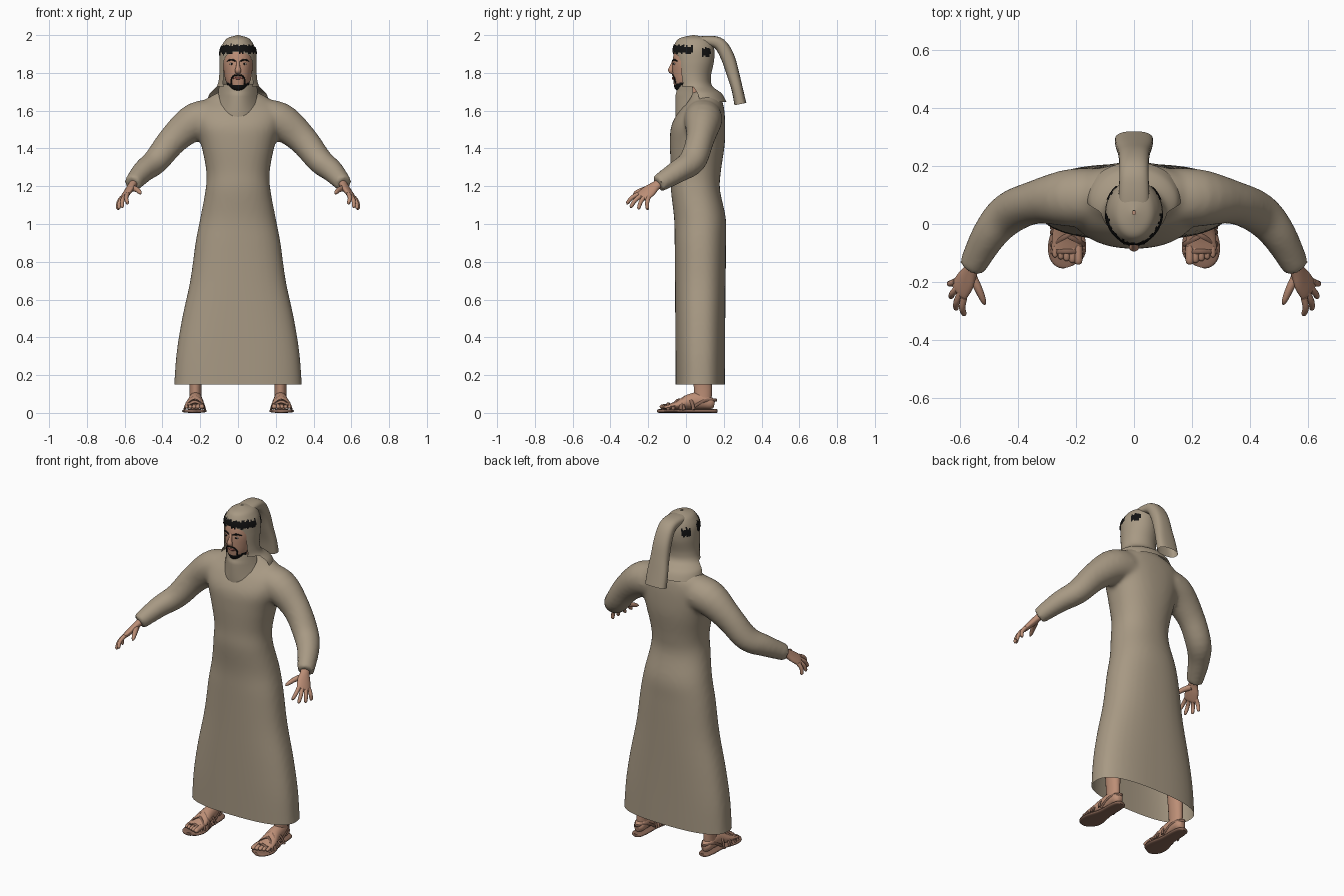
import bpy, bmesh, math, random
from mathutils import Vector

random.seed(4)
if "Cube" in bpy.data.objects:
    bpy.data.objects.remove(bpy.data.objects["Cube"])


def material(name, rgb):
    m = bpy.data.materials.new(name)
    m.use_nodes = True
    m.diffuse_color = (*rgb, 1)
    m.node_tree.nodes["Principled BSDF"].inputs["Base Color"].default_value = (*rgb, 1)
    return m


CLOTH = material("tan cloth", (.39, .32, .23))
SKIN = material("skin", (.50, .27, .18))
BLACK = material("black hair", (.006, .006, .006))
LEATHER = material("brown leather", (.24, .13, .09))
LIPS = material("lips", (.27, .09, .07))
WHITE = material("eye white", (.55, .5, .45))


def spline(pts, k):
    """Catmull-Rom samples through tuples of any length."""
    out = []
    for i in range(len(pts) - 1):
        a, b, c, d = (pts[max(0, min(len(pts) - 1, i + o))] for o in (-1, 0, 1, 2))
        for s in range(k):
            t = s / k
            out.append([q + .5 * t * (r - p + t * (2*p - 5*q + 4*r - u + t * (3*(q - r) + u - p)))
                        for p, q, r, u in zip(a, b, c, d)])
    return out + [list(pts[-1])]


def power(v, e):
    return math.copysign(abs(v) ** (2 / e), v)


def loft(bm, rings, caps=True):
    """Skin rings of points; returns rows of faces."""
    rows = [[bm.verts.new(p) for p in r] for r in rings]
    n = len(rows[0])
    faces = [[bm.faces.new((a[j], a[(j + 1) % n], b[(j + 1) % n], b[j])) for j in range(n)]
             for a, b in zip(rows, rows[1:])]
    if caps:
        bm.faces.new(rows[0][::-1])
        bm.faces.new(rows[-1])
    return faces


def stack(bm, stations, n=48, k=4, grow=0, caps=True):
    """Horizontal sections: height, half width, front y, back y, squareness."""
    rings = []
    for z, w, f, b, e in spline(stations, k):
        ring = []
        for j in range(n):
            a = math.tau * (j + .5) / n
            ring.append((max(w + grow, .004) * power(math.sin(a), e),
                         (f + b) / 2 - ((b - f) / 2 + grow) * power(math.cos(a), e), z))
        rings.append(ring)
    return loft(bm, rings, caps)


def tube(bm, stations, side=(1, 0, 0), e=2, n=14, k=4, caps=True):
    """Oval sections along a path: x, y, z, half width, half height."""
    pts = spline(stations, k)
    rings = []
    for i, (x, y, z, w, h) in enumerate(pts):
        t = (Vector(pts[min(i + 1, len(pts) - 1)][:3]) - Vector(pts[max(i - 1, 0)][:3])).normalized()
        s = Vector(side)
        s = (s - t * s.dot(t)).normalized()
        u = t.cross(s)
        rings.append([Vector((x, y, z)) + s * w * power(math.cos(a), e) + u * h * power(math.sin(a), e)
                      for a in (math.tau * j / n for j in range(n))])
    return loft(bm, rings, caps)


def finish(name, bm, *mats, mirror=False, angle=50):
    bmesh.ops.recalc_face_normals(bm, faces=bm.faces)
    mesh = bpy.data.meshes.new(name)
    bm.to_mesh(mesh)
    bm.free()
    for m in mats:
        mesh.materials.append(m)
    ob = bpy.data.objects.new(name, mesh)
    bpy.context.scene.collection.objects.link(ob)
    if mirror:
        ob.modifiers.new("mirror", "MIRROR")
    bpy.ops.object.select_all(action="DESELECT")
    ob.select_set(True)
    bpy.context.view_layer.objects.active = ob
    bpy.ops.object.shade_smooth_by_angle(angle=math.radians(angle))
    return ob


# Robe: body and sleeves fused, then cut open at the hem
bm = bmesh.new()
stack(bm, [(.08, .34, -.055, .207, 2.6), (.15, .338, -.055, .207, 2.6), (.32, .325, -.056, .207, 2.6),
           (.5, .296, -.057, .208, 2.5), (.7, .253, -.058, .21, 2.4), (.9, .225, -.06, .212, 2.3),
           (1.03, .2, -.063, .211, 2.2), (1.18, .172, -.08, .18, 2.2), (1.28, .168, -.08, .185, 2.2),
           (1.42, .195, -.085, .205, 2.3), (1.52, .225, -.078, .208, 2.3), (1.6, .235, -.035, .203, 2.2),
           (1.655, .18, .01, .19, 2), (1.7, .1, .03, .15, 2)])
sleeve = [(.1, .09, 1.56, .1, .1), (.22, .09, 1.545, .1, .1), (.34, .075, 1.45, .075, .08),
          (.433, .035, 1.335, .073, .069), (.5, -.04, 1.28, .062, .06), (.56, -.15, 1.212, .048, .045)]
for sx in (1, -1):
    tube(bm, [(sx * p[0], *p[1:]) for p in sleeve], (0, 1, 0), n=24)
solid = finish("robe_solid", bm)
remesh = solid.modifiers.new("fuse", "REMESH")
remesh.mode, remesh.voxel_size = "VOXEL", .012
soften = solid.modifiers.new("soften", "SMOOTH")
soften.iterations, soften.factor = 8, .5
fused = bpy.data.meshes.new_from_object(solid.evaluated_get(bpy.context.evaluated_depsgraph_get()))
bpy.data.objects.remove(solid)
bm = bmesh.new()
bm.from_mesh(fused)
bmesh.ops.bisect_plane(bm, geom=bm.verts[:] + bm.edges[:] + bm.faces[:], dist=.0001,
                       plane_co=(0, 0, .15), plane_no=(0, 0, 1), clear_inner=True)
for f in bm.faces:
    f.material_index = 0
finish("robe", bm, CLOTH)

# Headcloth shell with a face opening and a short cape at the nape
HOOD = [(1.645, .165, -.04, .215, 2), (1.69, .15, -.045, .19, 2), (1.73, .112, -.045, .14, 2),
        (1.78, .1, -.055, .132, 2), (1.86, .099, -.064, .148, 2), (1.92, .094, -.068, .15, 2),
        (1.96, .077, -.056, .14, 2), (1.985, .053, -.03, .11, 2), (2, .004, .035, .045, 2)]
COLS = 72


def hood_shell(bm, keep, grow=0):
    rows = stack(bm, HOOD, COLS, 8, grow, caps=False)
    drop = []
    for row in rows:
        for j, f in enumerate(row):
            turn = math.tau * (j + 1) / COLS
            if not keep(min(turn, math.tau - turn), f.calc_center_median().z, j):
                drop.append(f)
    bmesh.ops.delete(bm, geom=drop, context="FACES")


def cloth_area(turn, z, j):
    if z < 1.725:
        return turn > 1.45
    d = (z - 1.805) / .102
    return abs(d) >= 1 or turn > .85 * (1 - d ** 4) ** .5


bm = bmesh.new()
hood_shell(bm, cloth_area)
for _ in range(4):
    rim = [v for v in bm.verts if v.is_boundary]
    bmesh.ops.smooth_vert(bm, verts=rim, factor=.4, use_axis_x=True, use_axis_y=True, use_axis_z=True)
finish("headcloth", bm, CLOTH)

# Ragged black band showing through the cloth
rag = [(random.uniform(-.008, .008), random.uniform(-.007, .007)) for _ in range(COLS)]


def band_area(turn, z, j):
    mid = 1.918 + .01 * math.cos(turn)
    shown = turn < 1.5 or 2.0 < turn < 2.45
    return shown and mid - .022 + rag[j][0] < z < mid + .022 + rag[j][1]


bm = bmesh.new()
hood_shell(bm, band_area, .004)
finish("headband", bm, BLACK)

# Cloth bib hanging below the chin
bm = bmesh.new()
rows = []
for z, w, y, curl in spline([(1.745, .098, -.045, .075), (1.69, .103, -.054, .09), (1.63, .088, -.056, .055),
                             (1.585, .068, -.056, .025), (1.56, .035, -.055, .005)], 4):
    rows.append([bm.verts.new((w * u, y + curl * u * u, z - .012 * (1 - u * u) * (z > 1.7)))
                 for u in (i / 8 - 1 for i in range(17))])
for a, b in zip(rows, rows[1:]):
    for j in range(16):
        bm.faces.new((a[j], a[j + 1], b[j + 1], b[j]))
finish("headcloth_bib", bm, CLOTH)

# Long tail of cloth falling behind the head
bm = bmesh.new()
tube(bm, [(0, .05, 1.96, .055, .03), (0, .12, 1.968, .052, .028), (0, .18, 1.95, .05, .034),
          (0, .222, 1.88, .052, .036), (0, .25, 1.79, .056, .033), (0, .272, 1.71, .064, .03),
          (0, .288, 1.635, .066, .032)], e=2.6, n=24, caps=False)
finish("headcloth_tail", bm, CLOTH)

# Head with the beard coloured by position
bm = bmesh.new()
stack(bm, [(1.7, .02, -.035, .05, 2), (1.715, .045, -.058, .08, 2), (1.75, .063, -.066, .1, 2.1),
           (1.8, .074, -.071, .12, 2.1), (1.86, .08, -.071, .128, 2.1), (1.92, .074, -.058, .125, 2),
           (1.96, .045, -.02, .09, 2)], n=80, k=6)
for f in bm.faces:
    c = f.calc_center_median()
    jaw = c.z < 1.735 + 5 * c.x ** 2 and c.z > 1.7 and abs(c.x) < .066
    chin_gap = .012 < abs(c.x) < .025 and c.z > 1.735
    f.material_index = int(c.y < .0 and jaw and not chin_gap)
finish("head", bm, SKIN, BLACK)

bm = bmesh.new()
tube(bm, [(0, .06, 1.58, .05, .05), (0, .055, 1.68, .05, .05), (0, .05, 1.77, .052, .055)], n=24)
finish("neck", bm, SKIN)

bm = bmesh.new()
tube(bm, [(0, -.064, 1.865, .008, .008), (0, -.075, 1.835, .01, .011), (0, -.08, 1.812, .017, .015),
          (0, -.07, 1.797, .012, .006)])
finish("nose", bm, SKIN)

bm = bmesh.new()
tube(bm, [(-.026, -.064, 1.772, .002, .003), (0, -.07, 1.772, .005, .007), (.026, -.064, 1.772, .002, .003)], (0, 1, 0))
finish("mouth", bm, LIPS)

bm = bmesh.new()
tube(bm, [(0, -.072, 1.789, .003, .004), (.02, -.068, 1.786, .004, .004), (.034, -.06, 1.77, .004, .004),
          (.036, -.057, 1.745, .004, .005)], (0, 1, 0))
finish("moustache", bm, BLACK, mirror=True)

bm = bmesh.new()
tube(bm, [(.012, -.071, 1.862, .004, .003), (.035, -.064, 1.87, .004, .005), (.058, -.046, 1.862, .004, .002)], (0, 1, 0))
finish("eyebrows", bm, BLACK, mirror=True)

for name, mat, y, w, h in (("eyes", WHITE, -.061, .012, .0055), ("pupils", BLACK, -.066, .005, .005)):
    bm = bmesh.new()
    bmesh.ops.create_uvsphere(bm, u_segments=16, v_segments=10, radius=1)
    for v in bm.verts:
        v.co = (.033 + v.co.x * w, y + v.co.y * .005, 1.848 + v.co.z * h)
    finish(name, bm, mat, mirror=True)

# Hands with spread fingers
ACROSS = (.45, .87, -.28)
bm = bmesh.new()
tube(bm, [(.545, -.125, 1.225, .026, .024), (.562, -.16, 1.203, .028, .02), (.58, -.195, 1.175, .04, .018),
          (.6, -.227, 1.148, .041, .014), (.605, -.236, 1.14, .036, .008)], ACROSS, n=18)
tips = [(.586, -.315, 1.108), (.615, -.295, 1.088), (.633, -.253, 1.08), (.638, -.205, 1.077)]
for i, tip in enumerate(tips):
    base = Vector((.6, -.226, 1.15)) + Vector(ACROSS) * (.021 * i - .031)
    knee = base.lerp(Vector(tip), .5) + Vector((.006, -.004, .005))
    tube(bm, [(*base, .012, .012), (*knee, .011, .011), (*base.lerp(Vector(tip), .92), .009, .009),
              (*tip, .003, .003)], ACROSS, n=10)
tube(bm, [(.56, -.175, 1.19, .018, .016), (.537, -.222, 1.183, .014, .014), (.52, -.262, 1.168, .011, .01),
          (.514, -.278, 1.16, .003, .003)], ACROSS, n=10)
finish("hands", bm, SKIN, mirror=True)

# Feet with ankles and toes
bm = bmesh.new()
tube(bm, [(.225, .15, .045, .016, .02), (.225, .13, .05, .031, .032), (.225, .08, .065, .036, .045),
          (.226, .02, .06, .04, .04), (.23, -.04, .043, .051, .024), (.233, -.088, .034, .051, .013)], n=18)
tube(bm, [(.225, .09, .05, .033, .045), (.225, .09, .11, .031, .048), (.225, .088, .18, .034, .05),
          (.225, .085, .4, .05, .06)], n=18)
for i in range(5):
    x, reach, r = .192 + .02 * i, -.138 + .006 * i, .014 - .0012 * i
    tube(bm, [(x, -.075, .037, r, r), (x, reach + .02, .033, r, r), (x, reach + .005, .03, r * .9, r * .8),
              (x, reach, .028, r * .4, r * .4)], n=10)
finish("feet", bm, SKIN, mirror=True)

# Sandals: sole, crossed straps and heel loop
bm = bmesh.new()
tube(bm, [(.225, .166, .01, .012, .009), (.225, .152, .01, .032, .01), (.225, .1, .01, .041, .01),
          (.226, .02, .01, .044, .01), (.23, -.06, .01, .064, .01), (.231, -.105, .01, .063, .01),
          (.228, -.136, .01, .045, .01), (.225, -.148, .01, .016, .009)], e=2.8, n=20)
finish("sandal_soles", bm, LEATHER, mirror=True)

bm = bmesh.new()
for y0, y1, top in ((-.07, -.01, .07), (-.005, -.07, .072), (.035, -.03, .088), (-.03, .04, .09), (-.095, -.095, .051)):
    mid = (y0 + y1) / 2
    tube(bm, [(.173, y0, .016, .009, .004), (.188, y0 * .7 + mid * .3, .05 * top / .075, .009, .004),
              (.228, mid, top, .009, .004), (.268, y1 * .7 + mid * .3, .05 * top / .075, .009, .004),
              (.286, y1, .016, .009, .004)], (0, 1, 0), n=8)
tube(bm, [(.186, .03, .025, .008, .004), (.189, .1, .065, .008, .004), (.225, .161, .068, .008, .004),
          (.261, .1, .065, .008, .004), (.264, .03, .025, .008, .004)], (0, 0, 1), n=8)
finish("sandal_straps", bm, LEATHER, mirror=True)
